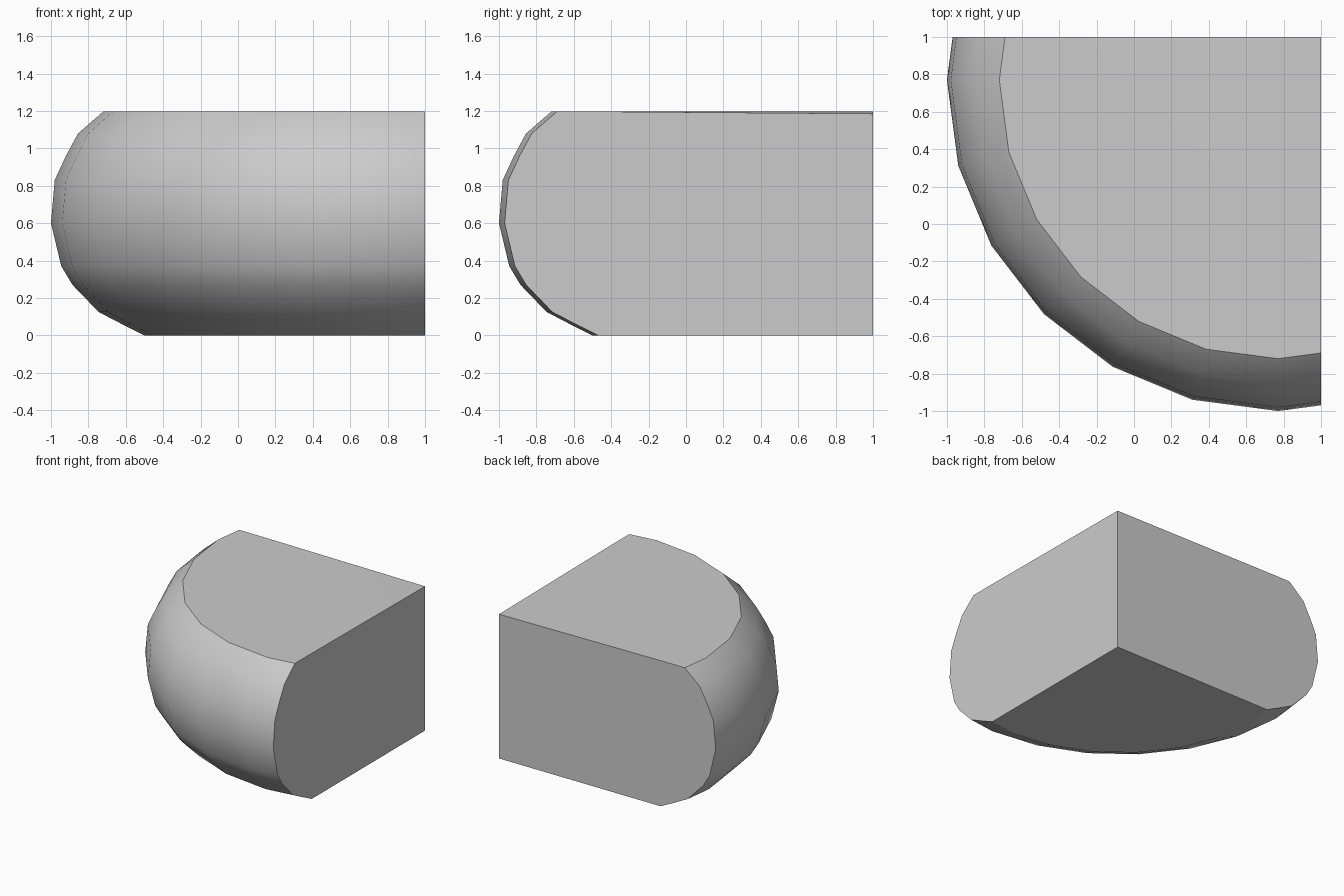
import bpy, bmesh, math
from mathutils import Vector

default = bpy.data.objects.get("Cube")
if default:
    bpy.data.objects.remove(default, do_unlink=True)

CENTRE = 0.77      # the dome axis stands at this x and y
TOP = 1.197

# Dome profile: (radius, height)
PROFILE = [(1.27, 0), (1.4, 0.065), (1.515, 0.125), (1.655, 0.27),
           (1.715, 0.37), (1.77, 0.6), (1.75, 0.83), (1.69, 0.96),
           (1.625, 1.08), (1.49, TOP)]


def hull(bm):
    """Wrap all points of the mesh in one closed convex skin."""
    bmesh.ops.delete(bm, geom=bm.edges[:] + bm.faces[:], context='EDGES_FACES')
    result = bmesh.ops.convex_hull(bm, input=bm.verts[:])
    inside = {v for v in result["geom_interior"] + result["geom_unused"]
              if isinstance(v, bmesh.types.BMVert)}
    bmesh.ops.delete(bm, geom=list(inside), context='VERTS')


# Rounded quarter: rings of the profile plus the square back corner
bm = bmesh.new()
for radius, z in PROFILE:
    for step in range(11, 20):
        a = math.radians(15 * step)
        bm.verts.new((CENTRE + radius * math.cos(a),
                      CENTRE + radius * math.sin(a), z))
for z in (0, 1.18):
    bm.verts.new((1.3, 1.3, z))
hull(bm)

# Cut the two flat upright sides and close them
for axis in (Vector((1, 0, 0)), Vector((0, 1, 0))):
    bmesh.ops.bisect_plane(bm, geom=bm.verts[:] + bm.edges[:] + bm.faces[:],
                           plane_co=axis, plane_no=axis, clear_outer=True)
    hull(bm)
bmesh.ops.remove_doubles(bm, verts=bm.verts[:], dist=0.001)
bmesh.ops.dissolve_limit(bm, angle_limit=math.radians(0.4),
                         verts=bm.verts[:], edges=bm.edges[:])
bmesh.ops.recalc_face_normals(bm, faces=bm.faces[:])

mesh = bpy.data.meshes.new("rounded_quarter_block")
bm.to_mesh(mesh)
bm.free()
block = bpy.data.objects.new("rounded_quarter_block", mesh)
bpy.context.collection.objects.link(block)

# Plain grey
grey = bpy.data.materials.new("plain_grey")
grey.use_nodes = True
colour = (0.6, 0.6, 0.6, 1)
grey.diffuse_color = colour
grey.node_tree.nodes["Principled BSDF"].inputs["Base Color"].default_value = colour
mesh.materials.append(grey)

# Smooth dome with crisp flat sides
bpy.ops.object.select_all(action='DESELECT')
block.select_set(True)
bpy.context.view_layer.objects.active = block
bpy.ops.object.shade_smooth_by_angle(angle=math.radians(25))
